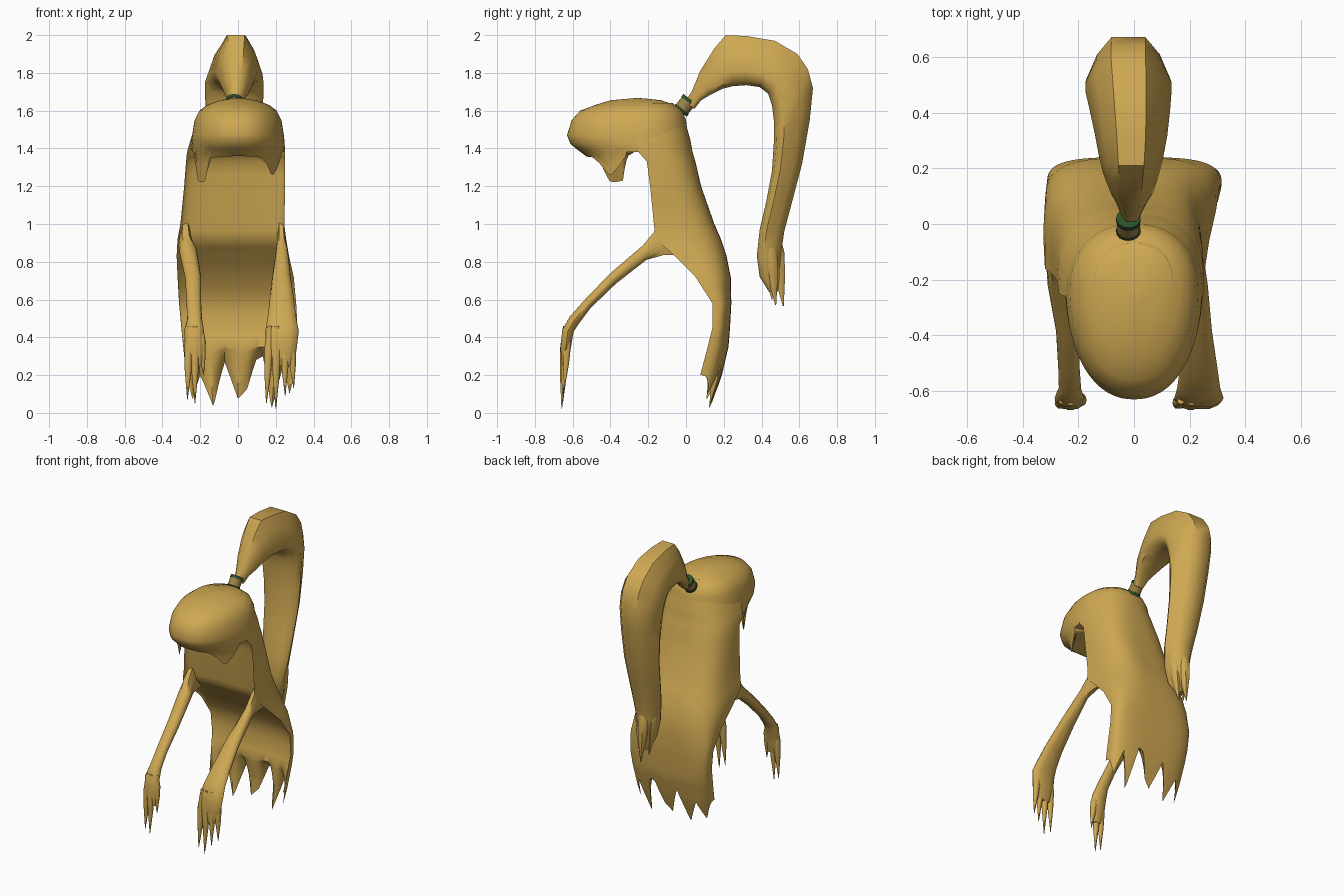
import bpy, bmesh, math
from mathutils import Vector

if "Cube" in bpy.data.objects:
    bpy.data.objects.remove(bpy.data.objects["Cube"])


def mat(name, c):
    m = bpy.data.materials.new(name)
    m.diffuse_color = (*c, 1)
    m.use_nodes = True
    m.node_tree.nodes["Principled BSDF"].inputs["Base Color"].default_value = m.diffuse_color
    return m


HAIR = mat("golden hair", (0.62, 0.39, 0.085))
GREEN = mat("dark green trim", (0.025, 0.085, 0.025))
BROWN = mat("band brown", (0.34, 0.22, 0.06))


def interp(table, v):
    """Piecewise linear lookup; the first number of each row is the key."""
    table = sorted(table)
    if v <= table[0][0]:
        return table[0][1:]
    for a, b in zip(table, table[1:]):
        if v <= b[0]:
            f = (v - a[0]) / (b[0] - a[0])
            return [p + (q - p) * f for p, q in zip(a[1:], b[1:])]
    return table[-1][1:]


def spow(v, p):
    return math.copysign(abs(v) ** p, v)


def grid(name, rows, caps=False, m=HAIR, angle=50):
    """Skin a list of equal-length closed point rings."""
    bm = bmesh.new()
    vs = [[bm.verts.new(p) for p in r] for r in rows]
    n = len(rows[0])
    for a, b in zip(vs, vs[1:]):
        for i in range(n):
            j = (i + 1) % n
            bm.faces.new((a[i], a[j], b[j], b[i]))
    if caps:
        bm.faces.new(vs[0])
        bm.faces.new(vs[-1])
    bmesh.ops.remove_doubles(bm, verts=bm.verts, dist=0.0005)
    bmesh.ops.recalc_face_normals(bm, faces=bm.faces)
    me = bpy.data.meshes.new(name)
    bm.to_mesh(me)
    bm.free()
    me.materials.append(m)
    ob = bpy.data.objects.new(name, me)
    bpy.context.collection.objects.link(ob)
    bpy.context.view_layer.objects.active = ob
    ob.select_set(True)
    bpy.ops.object.shade_smooth_by_angle(angle=math.radians(angle))
    ob.select_set(False)
    return ob


LENS = [(0.5, 0), (0.9, 0.25), (1, 0.5), (0.9, 0.75), (0.5, 1)]
WEDGE = [(0.4, 0), (0.75, 0.3), (1, 0.72), (0.85, 0.92), (0.4, 1)]


def sweep(name, secs, shape=LENS):
    """Each section: outer (y, z), inner (y, z), left x, right x."""
    rows = []
    for ya, za, yb, zb, x0, x1 in secs:
        c, h = (x0 + x1) / 2, (x1 - x0) / 2
        ring = shape + [(-x, s) for x, s in reversed(shape)]
        rows.append([(c + h * x, ya + (yb - ya) * s, za + (zb - za) * s) for x, s in ring])
    return grid(name, rows, caps=True)


def tip(name, x, y, z0, z1, w, t, dx=0, dy=0):
    """Pointed end of a lock, emerging at height z0 and ending at z1."""
    secs = []
    for f, k in ((0, .5), (0.3, 1), (0.6, 0.75), (1, 0.06)):
        cx, cy, z = x + dx * f, y + dy * f, z0 + (z1 - z0) * f
        secs.append((cy - t * k, z, cy + t * k, z, cx - w * k, cx + w * k))
    sweep(name, secs)


# Hair cap: z, front y, back y, half width
CAP = [(1.665, -.29, -.22, .03), (1.655, -.40, -.13, .10), (1.63, -.48, -.06, .165),
       (1.60, -.56, -.02, .205), (1.55, -.605, .0, .23), (1.47, -.63, .01, .243),
       (1.42, -.61, .02, .247), (1.36, -.53, .03, .243), (1.22, -.495, .05, .243)]
# Lower edge of the cap by azimuth (0 = front), with two fringe locks
EDGE = [(-180, 1.39), (-74, 1.38), (-67, 1.33), (-60, 1.23), (-50, 1.22), (-42, 1.23),
        (-37, 1.35), (0, 1.36), (26, 1.355), (36, 1.32), (46, 1.25), (58, 1.3),
        (72, 1.38), (180, 1.39)]
rows = [[] for _ in range(15)]
for i in range(90):
    deg = -180 + 4 * i
    a = math.radians(deg)
    low = interp(EDGE, deg)[0]
    zs = [r[0] for r in CAP[:6]] + [1.47 + (low - 1.47) * k / 5 for k in range(1, 6)]
    rows[0].append((0, -.26, 1.667))
    for r, z in zip(rows[1:], zs):
        yf, yb, w = interp(CAP, z)
        yc = yf * 0.4 + yb * 0.6
        c = math.cos(a)
        p = (w * spow(math.sin(a), .9), yc - (yc - yf) * c if c > 0 else yc - (yb - yc) * spow(c, .9), z)
        r.append(p)
    # underside behind the fringe
    for r, f, z in zip(rows[12:], (.9, .5, 0), (max(low, 1.365), 1.38, 1.385)):
        r.append((p[0] * f, -.25 + (p[1] + .25) * f, z))
grid("hair_cap", rows)

# Back hair: z, front y, back y, left width, right width, squareness
BACK = [(1.64, -.22, -.07, .14, .14, .9), (1.58, -.23, -.015, .205, .205, .9),
        (1.45, -.26, .022, .25, .245, .8), (1.38, -.25, .035, .27, .25, .75),
        (1.33, -.207, .05, .275, .25, .75),
        (1.2, -.19, .08, .285, .25, .65), (1.0, -.17, .15, .305, .245, .6),
        (.92, -.16, .185, .32, .255, .6), (.83, -.06, .215, .325, .27, .6),
        (.72, .05, .237, .32, .295, .6), (.58, .14, .24, .312, .308, .6),
        (.45, .14, .233, .30, .315, .6), (.35, .115, .225, .29, .31, .6),
        (.2, .075, .19, .275, .30, .6), (.01, .03, .125, .25, .28, .6)]
# Ragged hem by position across
HEM = [(-1, .2), (-.93, .07), (-.72, .2), (-.5, .03), (-.24, .27), (.06, .025),
       (.3, .28), (.42, .3), (.62, .015), (.78, .25), (.94, .1), (1, .2)]
N = 64
top = [r[0] for r in BACK if r[0] > .34]
levels = sorted(top + [(a + b) / 2 for a, b in zip(top, top[1:])], reverse=True)
rows = [[] for _ in range(len(levels) + 8)]
for i in range(2 * N):
    back = i <= N
    a = math.pi * ((i if back else 2 * N - i) / N - 0.5)
    low = interp(HEM, spow(math.sin(a), .62))[0]
    zs = levels + [.35 + (low - .35) * k / 8 for k in range(1, 9)]
    for k, (r, z) in enumerate(zip(rows, zs)):
        yf, yb, wl, wr, p = interp(BACK, z)
        bulge = (yb - yf) * max(0, math.cos(a)) ** p
        if not back:   # shallow front skin, meeting the back at the hem
            bulge *= max(.18, .18 + .8 * (k - len(levels) + 1) / 8)
        r.append(((wl if a < 0 else wr) * spow(math.sin(a), p), yf + bulge, z))
grid("back_hair", rows)

# Front strands: shared side profile, separate x extents
SIDE = [(-.10, 1.04, .02, .84), (-.18, .945, -.12, .835), (-.23, .885, -.21, .81),
        (-.40, .74, -.37, .685), (-.535, .60, -.505, .555), (-.615, .51, -.565, .475),
        (-.655, .44, -.595, .43), (-.665, .34, -.612, .33), (-.655, .25, -.63, .25)]
LEFT = [(-.30, -.26), (-.315, -.24), (-.31, -.215), (-.28, -.195), (-.272, -.195),
        (-.27, -.19), (-.285, -.18), (-.28, -.178), (-.265, -.19)]
RIGHT = [(.21, .245), (.205, .255), (.2, .265), (.18, .28), (.165, .3),
         (.155, .31), (.145, .322), (.145, .31), (.16, .285)]
for side, xs in (("left", LEFT), ("right", RIGHT)):
    sweep(side + "_front_strand", [s + x for s, x in zip(SIDE, xs)])
for i, (x, y, z, dx) in enumerate([(-.258, -.635, .07, -.01), (-.228, -.64, .05, 0),
                                   (-.2, -.625, .2, .018), (.168, -.635, .05, -.018),
                                   (.205, -.64, .02, -.005), (.245, -.635, .09, .005),
                                   (.28, -.625, .13, .015)]):
    tip("strand_tip_%d" % i, x, y, .46, z, .024, .022, dx, -.018)

# Ponytail, arching up and hanging behind
TAIL = [(-.01, 1.645, .045, 1.61, -.045, .02), (.03, 1.70, .08, 1.655, -.06, .04),
        (.075, 1.81, .13, 1.685, -.085, .07), (.15, 1.93, .19, 1.715, -.11, .09),
        (.21, 2.0, .25, 1.73, -.125, .105), (.32, 1.995, .32, 1.735, -.14, .12),
        (.47, 1.97, .39, 1.725, -.16, .13), (.59, 1.90, .435, 1.69, -.175, .135),
        (.645, 1.82, .455, 1.63, -.175, .135), (.672, 1.72, .465, 1.55, -.17, .13),
        (.655, 1.55, .465, 1.43, -.155, .125), (.615, 1.32, .455, 1.28, -.14, .12),
        (.565, 1.13, .425, 1.12, -.125, .11), (.52, .96, .39, .97, -.105, .1),
        (.50, .82, .375, .83, -.085, .08), (.495, .72, .39, .72, -.065, .06),
        (.485, .64, .44, .64, -.035, .03)]
sweep("ponytail", TAIL, WEDGE)
for i, (x, y, z, dy) in enumerate([(-.05, .425, .6, .03), (.04, .43, .57, .045), (-.01, .465, .565, .05)]):
    tip("ponytail_tip_%d" % i, x, y, .98, z, .04, .04, -x * .4, dy)


# Hair band with two green rims, tilted along the ponytail root
def band(name, f0, f1, r, m):
    p, q = Vector((-.02, -.031, 1.595)), Vector((-.02, .021, 1.661))
    d = (q - p).normalized()
    u = Vector((1, 0, 0))
    v = d.cross(u)
    rows = [[p.lerp(q, f) + (u * math.cos(a) + v * math.sin(a)) * r
             for a in [math.tau * k / 16 for k in range(16)]] for f in (f0, f1)]
    grid(name, rows, True, m=m)


band("band_middle", .1, .9, .041, BROWN)
band("band_lower_rim", 0, .22, .044, GREEN)
band("band_upper_rim", .78, 1, .044, GREEN)
